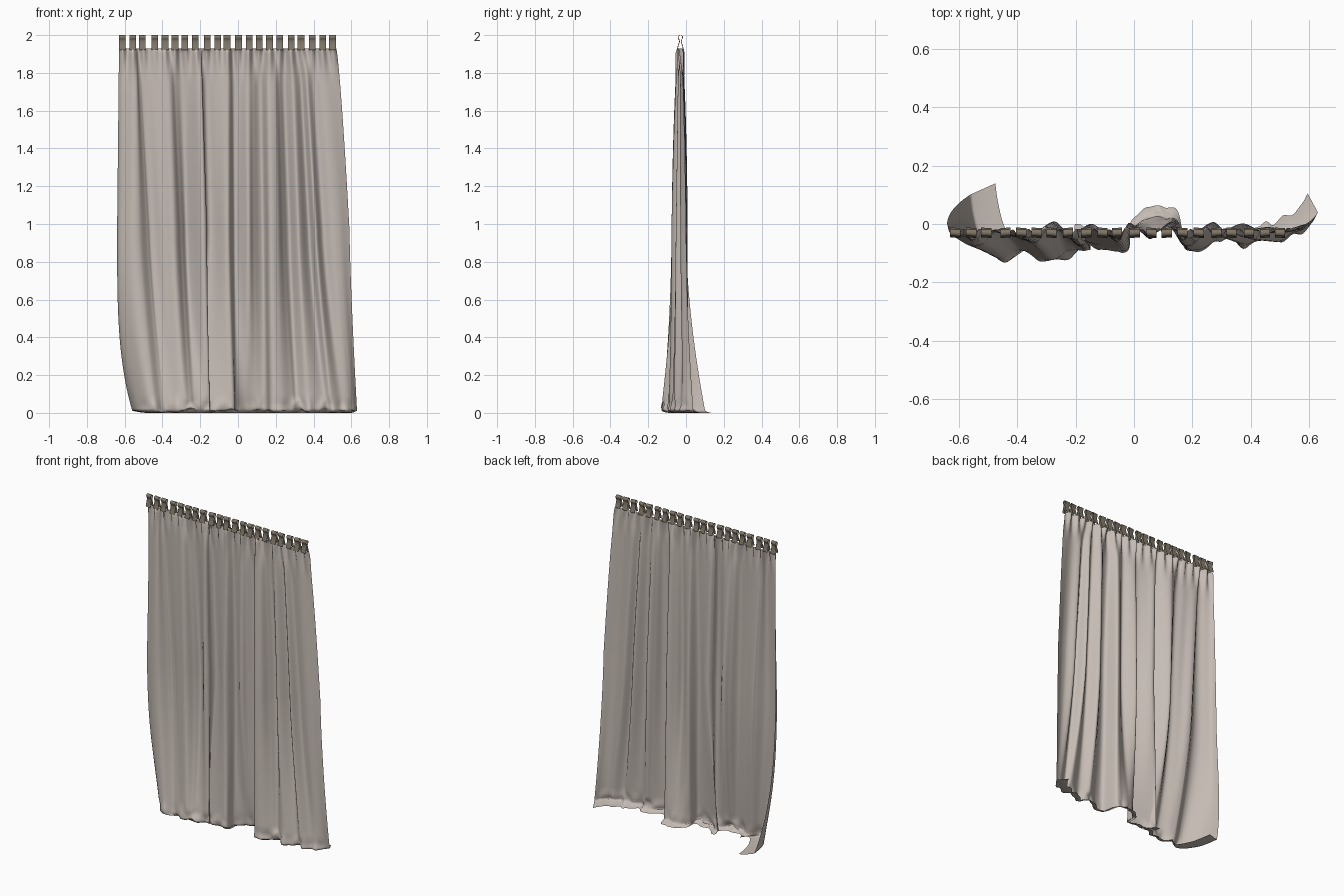
import bpy, math, random
from mathutils import Vector, noise

random.seed(4)
if "Cube" in bpy.data.objects:
    bpy.data.objects.remove(bpy.data.objects["Cube"])


def material(name, rgb):
    m = bpy.data.materials.new(name)
    m.use_nodes = True
    m.diffuse_color = (*rgb, 1)
    shader = m.node_tree.nodes["Principled BSDF"]
    shader.inputs["Base Color"].default_value = (*rgb, 1)
    shader.inputs["Roughness"].default_value = 0.9
    return m


def sheet(name, rows, mat):
    """Smooth surface through equal-length rows of points."""
    n = len(rows[0])
    verts = [p for row in rows for p in row]
    faces = [(r * n + c, (r + 1) * n + c, (r + 1) * n + c + 1, r * n + c + 1)
             for r in range(len(rows) - 1) for c in range(n - 1)]
    mesh = bpy.data.meshes.new(name)
    mesh.from_pydata(verts, [], faces)
    mesh.materials.append(mat)
    mesh.shade_smooth()
    obj = bpy.data.objects.new(name, mesh)
    bpy.context.collection.objects.link(obj)
    return obj


def smooth_path(points, steps):
    """Catmull-Rom curve through the points."""
    pts = [Vector(p) for p in points]
    pts = [2 * pts[0] - pts[1]] + pts + [2 * pts[-1] - pts[-2]]
    out = []
    for a, b, c, d in zip(pts, pts[1:], pts[2:], pts[3:]):
        for k in range(steps):
            t = k / steps
            out.append(0.5 * (2 * b + (c - a) * t + (2 * a - 5 * b + 4 * c - d) * t ** 2
                              + (3 * b - a - 3 * c + d) * t ** 3))
    return out + [pts[-2]]


def ramp(x, start, end):
    t = min(1, max(0, (x - start) / (end - start)))
    return t * t * (3 - 2 * t)


cloth = material("warm_grey_cloth", (0.56, 0.50, 0.455))
tape = material("brown_tape", (0.21, 0.18, 0.135))

# Each fold: x at the heading, then x and y half way down, then x and y at the floor
folds = [
    (-.63, -.64, 0, -.56, .1), (-.61, -.63, -.03, -.55, .03),
    (-.585, -.6, -.055, -.53, -.04), (-.56, -.56, -.075, -.48, -.11),
    (-.54, -.52, -.07, -.44, -.125), (-.53, -.48, -.03, -.4, -.1),
    (-.5, -.45, -.02, -.37, -.1), (-.38, -.345, -.065, -.29, -.13),
    (-.34, -.3, -.02, -.25, -.12), (-.29, -.265, .005, -.22, -.105),
    (-.21, -.195, -.07, -.165, -.095), (-.195, -.165, -.06, -.15, -.08),
    (-.19, -.17, -.02, -.2, -.035), (-.16, -.14, 0, -.18, -.06),
    (-.06, -.055, -.06, -.03, -.095), (-.02, -.015, .005, -.01, -.03),
    (.045, .05, -.05, .05, .025), (.08, .085, -.02, .1, .025),
    (.12, .135, .005, .15, .01), (.155, .165, -.07, .175, -.08),
    (.19, .21, -.065, .23, -.09), (.215, .24, -.02, .29, -.06),
    (.24, .275, .005, .32, -.045), (.285, .32, -.055, .38, -.07),
    (.325, .375, 0, .46, -.05), (.355, .41, -.055, .5, -.06),
    (.39, .45, -.01, .55, -.035), (.44, .51, -.03, .6, -.01),
    (.52, .59, 0, .63, .04)]
columns = smooth_path(folds, 10)
TOP, BASE_Y, TABS = 1.93, -0.03, 21
FIRST, LAST = -0.612, 0.5
pitch = (LAST - FIRST) / (TABS - 1)


def hang(col, s):
    """Point on the hanging cloth; s runs from heading (0) to floor (1)."""
    top_x, mid_x, mid_y, low_x, low_y = col
    left = 1 - ramp(top_x, -.63, -.53)
    right = ramp(top_x, .4, .52)
    upper, lower = min(1, 2 * s), max(0, 2 * s - 1)
    x = top_x + (mid_x - top_x) * upper ** (1 - .25 * right)
    x += (low_x - mid_x) * lower ** (1.3 + 2.2 * left)
    y = BASE_Y + (mid_y - BASE_Y) * upper ** .35 + (low_y - mid_y) * lower ** 1.8
    # gathers between the tabs and faint soft ripples
    gather = math.cos(2 * math.pi * (top_x - FIRST) / pitch)
    y -= .013 * gather * (1 - ramp(s, 0, .09))
    y += .006 * noise.noise(Vector((top_x * 20, s * 1.5, 0))) * ramp(s, 0, .1)
    # crumples where the cloth breaks on the floor
    crumple = ramp(s, .955, .99) * (1 - max(left, right))
    y += .02 * crumple * noise.noise(Vector((x * 20, s * 30, 3)))
    z = TOP * (1 - s) + .012 * s
    z += .03 * crumple * max(0, noise.noise(Vector((x * 14, 5, 1))))
    return Vector((x, y, z))


# Curtain panel
levels = [.006, .015, .03] + [i / 40 for i in range(2, 38)] + [.94, .955, .967, .978, .987, .994, 1]
rows = [[hang(c, s) for c in columns] for s in [0] + levels]

# Hem trailing back along the floor
floor_line = rows[-1]
for f in (.08, .25, .5, .75, 1):
    row = []
    for col, p in zip(columns, floor_line):
        left = 1 - ramp(col[0], -.6, -.45)
        right = ramp(col[0], .25, .4)
        middle = 1 - max(left, right)
        dx = .085 * left - .035 * right
        dy = .038 * left + .065 * right + .035 * middle
        bump = noise.noise(Vector((p.x * 16, f * 2, 7)))
        z = p.z * (1 - f) ** 2 + .03 * middle * max(0, bump) * math.sin(math.pi * f)
        row.append(Vector((p.x + dx * f, p.y + dy * f, z)))
    rows.append(row)
sheet("curtain_panel", rows, cloth)

# Hanging tabs: a loop at the top, pinched, with two legs over the heading
loop = [(.012 * math.sin(a), 1.988 + .012 * math.cos(a))
        for a in (math.radians(d) for d in range(-140, 141, 20))]
profile = [(-.017, 1.922), (-.011, 1.945), (-.004, 1.967)] + loop \
    + [(.004, 1.967), (.011, 1.945), (.017, 1.922)]
for i in range(TABS):
    x = FIRST + pitch * i + random.uniform(-.006, .006) * (0 < i < TABS - 1)
    turn = random.uniform(-.12, .12)
    strip = [[Vector((x + k, BASE_Y + y + k * turn, z)) for k in (-.0175, 0, .0175)]
             for y, z in profile]
    sheet("hanging_tab_%02d" % (i + 1), strip, tape)
